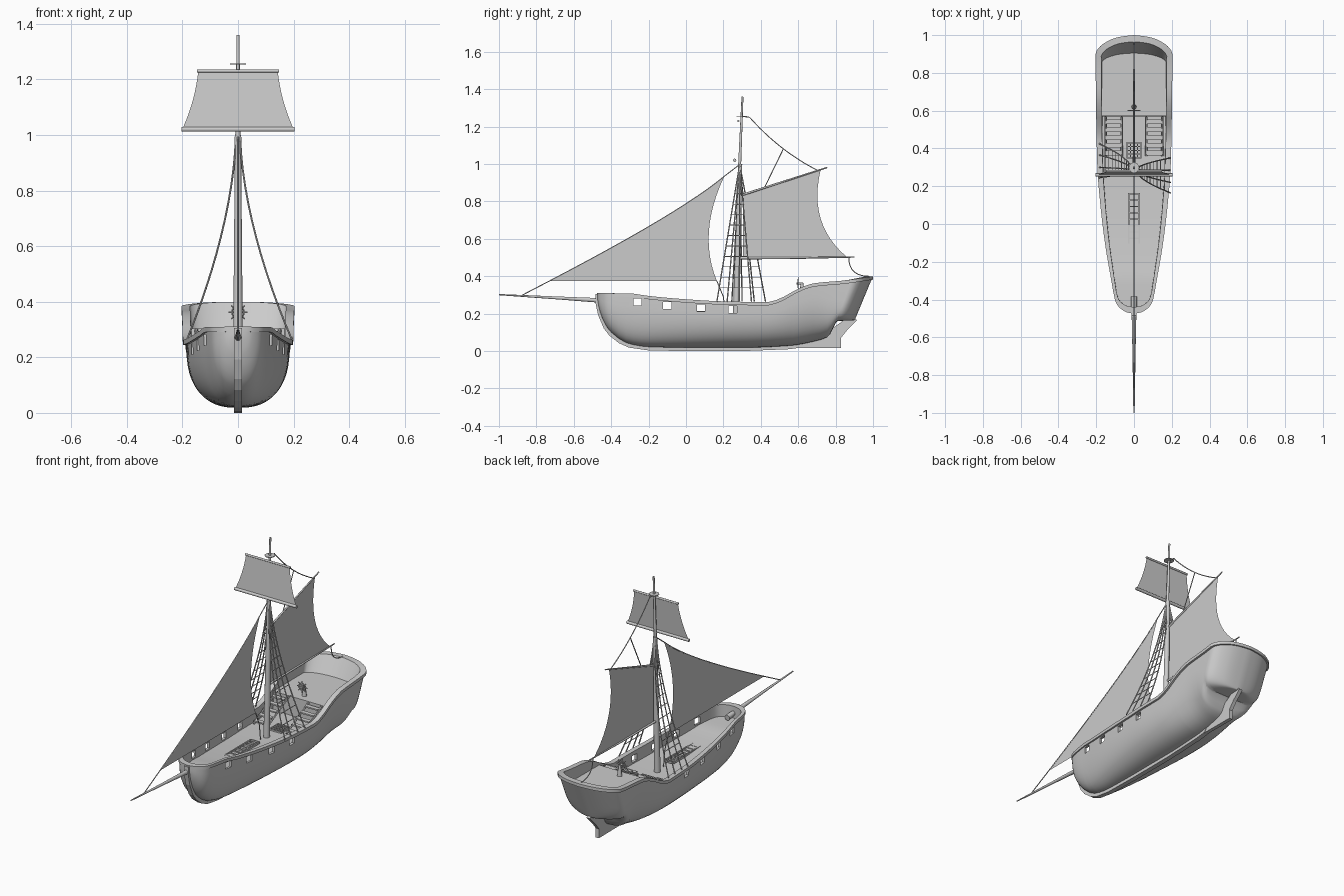
import bpy, bmesh
from math import sin, cos, pi
from mathutils import Matrix, Vector

if "Cube" in bpy.data.objects:
    bpy.data.objects.remove(bpy.data.objects["Cube"])


def lerp_table(table, y):
    """Smooth (limited Hermite) interpolation through (y, value) pairs."""
    if y <= table[0][0]:
        return table[0][1]
    if y >= table[-1][0]:
        return table[-1][1]
    d = [(b[1] - a[1]) / (b[0] - a[0]) for a, b in zip(table, table[1:])]
    m = [d[0]] + [0 if p * q <= 0 else 2 * p * q / (p + q) for p, q in zip(d, d[1:])] + [d[-1]]
    for i in range(len(d)):
        (y0, v0), (y1, v1) = table[i], table[i + 1]
        if y <= y1:
            h = y1 - y0
            t = (y - y0) / h
            return ((2*t**3 - 3*t*t + 1) * v0 + (t**3 - 2*t*t + t) * h * m[i]
                    + (3*t*t - 2*t**3) * v1 + (t**3 - t*t) * h * m[i + 1])


def finish(name, bm, smooth=None):
    me = bpy.data.meshes.new(name)
    bm.to_mesh(me)
    bm.free()
    ob = bpy.data.objects.new(name, me)
    bpy.context.collection.objects.link(ob)
    if smooth:
        activate(ob)
        bpy.ops.object.shade_smooth_by_angle(angle=smooth)
    return ob


def activate(ob):
    bpy.ops.object.select_all(action='DESELECT')
    ob.select_set(True)
    bpy.context.view_layer.objects.active = ob


def boxes(name, items):
    """One object made of (centre, size) boxes."""
    bm = bmesh.new()
    for c, s in items:
        bmesh.ops.create_cube(bm, size=1, matrix=Matrix.Translation(c) @ Matrix.Diagonal((*s, 1)))
    return finish(name, bm)


def tubes(name, paths, r, taper=None, sides=1, smooth_path=False):
    """Round bars or ropes along point paths; taper scales the radius to the end."""
    cu = bpy.data.curves.new(name, 'CURVE')
    cu.dimensions, cu.bevel_depth, cu.bevel_resolution, cu.use_fill_caps = '3D', r, sides, True
    for p in paths:
        sp = cu.splines.new('POLY')
        sp.points.add(len(p) - 1)
        for i, co in enumerate(p):
            sp.points[i].co = (*co, 1)
            sp.points[i].radius = 1 + ((taper or 1) - 1) * i / (len(p) - 1)
    ob = bpy.data.objects.new(name, cu)
    bpy.context.collection.objects.link(ob)
    activate(ob)
    bpy.ops.object.convert(target='MESH')
    bpy.ops.object.shade_smooth_by_angle(angle=0.9)
    return ob


def plate(name, pts, thick):
    """Flat side-view outline (y, z) with thickness across x."""
    bm = bmesh.new()
    f = bm.faces.new([bm.verts.new((-thick / 2, y, z)) for y, z in pts])
    if thick:
        r = bmesh.ops.extrude_face_region(bm, geom=[f])
        bmesh.ops.translate(bm, vec=(thick, 0, 0), verts=[v for v in r['geom'] if isinstance(v, bmesh.types.BMVert)])
        bmesh.ops.recalc_face_normals(bm, faces=bm.faces)
    return finish(name, bm)


def bend(a, c, b, n=12):
    """Quadratic arc from a to b pulled toward c."""
    a, b, c = Vector(a), Vector(b), Vector(c)
    return [tuple(a*(1-t)**2 + c*2*t*(1-t) + b*t*t) for t in (i / n for i in range(n + 1))]


# hull shape: rail half width, rail height, bottom height
WIDTH = [(-.475, 0), (-.47, .03), (-.46, .055), (-.43, .088), (-.4, .101), (-.3, .12), (-.1, .154),
         (.1, .178), (.3, .194), (.5, .199), (.8, .203), (.9, .204), (.94, .18), (.965, .145),
         (.985, .1), (.995, .05), (1, 0)]
RAIL = [(-.475, .31), (-.3, .308), (-.2, .295), (0, .277), (.2, .266), (.44, .262), (.5, .28),
        (.6, .333), (.68, .362), (.85, .378), (1, .4)]
BOTTOM = [(-.475, .28), (-.46, .21), (-.43, .14), (-.4, .1), (-.35, .06), (-.3, .037), (-.2, .022),
          (0, .018), (.3, .018), (.55, .028), (.7, .055), (.8, .09), (.9, .16), (1, .165)]


def clamp(v):
    return max(0, min(1, v))


def rail(y):
    return lerp_table(RAIL, y)


def deck(y):
    return .303 if y > .57 else rail(min(y, .44)) - .07


def section(y):
    w, zr, zk = lerp_table(WIDTH, y), rail(y), lerp_table(BOTTOM, y)
    slant = .09 * clamp((y - .75) / .15)
    e = .8 - .5 * clamp((y - .7) / .22)
    ztop, pts = zr - .018, []
    for i in range(13):
        a = pi / 2 * i / 12
        f = 1 - max(cos(a), 0) ** e if i < 12 else 1
        z = zk + (ztop - zk) * f
        pts.append((w * .94 * sin(a) ** e, y - slant * (1 - f) - .008 * clamp((y - .9) * 10), z))
    yi = y + .035 * clamp(1 - (y + .475) / .12) - .035 * clamp((y - .85) / .15)
    yd = yi - .06 * clamp((y - .8) / .2)
    wd = w * (.84 - .02 * clamp((y - .8) / .2))
    pts += [(w, y, ztop), (w, y, zr), (w * .85, yi, zr), (wd, yd, deck(y)), (0, yd, deck(y))]
    return pts + [(-x, b, z) for x, b, z in reversed(pts[1:-1])]


# hull with rail, bulwark and decks in one loft
ys = [-.475, -.473, -.47, -.465, -.46, -.445, -.43, -.415] + [-.4 + .04 * i for i in range(25)]
ys = [y for y in ys if y < .56] + [.569, .571] + [.6 + .04 * i for i in range(8)] + \
     [.9, .92, .94, .953, .965, .976, .985, .991, .995, .998, 1]
bm = bmesh.new()
rings = [[bm.verts.new(p) for p in section(y)] for y in ys]
for a, b in zip(rings, rings[1:]):
    for i in range(len(a)):
        j = (i + 1) % len(a)
        bm.faces.new((a[i], a[j], b[j], b[i]))
bmesh.ops.remove_doubles(bm, verts=bm.verts, dist=.00005)
bmesh.ops.recalc_face_normals(bm, faces=bm.faces)
hull = finish("hull", bm)

# gun ports cut through both bulwarks
cutter = boxes("port_cutter", [((0, y, rail(y) - .042), (.6, .044, .038)) for y in (-.26, -.1, .08, .25)])
cutter.hide_render = True
mod = hull.modifiers.new("ports", 'BOOLEAN')
mod.operation, mod.object, mod.solver = 'DIFFERENCE', cutter, 'EXACT'
activate(hull)
bpy.ops.object.modifier_apply(modifier="ports")
bpy.data.objects.remove(cutter)
activate(hull)
bpy.ops.object.shade_smooth_by_angle(angle=.6)

# keel with stem post, and rudder
ky = [-.475, -.46, -.43, -.4, -.35, -.3, -.2, 0, .3, .55, .62]
outer = [(y - .01 * clamp(-y * 3 - .3), lerp_table(BOTTOM, y) - .018) for y in ky]
inner = [(y + .02, lerp_table(BOTTOM, y) + .015) for y in reversed(ky)]
plate("keel", [(-.484, .305)] + outer + inner + [(-.455, .305)], .028)
plate("rudder", [(.56, .018), (.83, .016), (.828, .07), (.86, .11), (.915, .165), (.88, .19), (.78, .12), (.6, .05)], .022)

# spars
tubes("bowsprit", [[(0, -.385, .262), (0, -.48, .272), (0, -.7, .285), (0, -1, .302)]], .017, .2, 3)
tubes("lower_mast", [[(0, .268, .19), (0, .29, 1.0)]], .018, .6, 4)
tubes("topmast", [[(0, .284, .93), (0, .302, 1.36)]], .009, .6, 3)
tubes("mast_disc", [[(0, .298, 1.253), (0, .298, 1.257)]], .028, 1, 5)
tubes("lower_yard", [[(-.203, .26, 1.02), (.203, .26, 1.02)]], .009, 1, 3)
tubes("upper_yard", [[(-.147, .28, 1.23), (.147, .28, 1.23)]], .006, 1, 3)
tubes("gaff", [[(0, .3, .835), (0, .755, .982)]], .006, .6, 2)
tubes("boom", [[(0, .29, .497), (0, .6, .498), (0, .9, .503)]], .007, .5, 2)

# sails
plate("jib", [p for p in bend((-.73, .375), (-.02, .745), (.205, .935))]
      + bend((.205, .935), (.06, .63), (.165, .375))[1:], 0)
plate("spanker", [(.305, .497), (.305, .838), (.72, .97)]
      + bend((.72, .97), (.65, .68), (.86, .503))[1:], 0)
bm = bmesh.new()
side = bend((.2, 0, 1.022), (.155, 0, 1.12), (.143, 0, 1.228))
grid = [[bm.verts.new((x * s, .26 + (z - 1.02) * .095, z)) for s in (-1, 1)] for x, _, z in side]
for a, b in zip(grid, grid[1:]):
    bm.faces.new((a[0], a[1], b[1], b[0]))
finish("square_sail", bm)

# rigging ropes
tubes("stays", [
    [(0, -.88, .297)] + bend((0, -.73, .375), (0, -.02, .745), (0, .205, .935)) + [(0, .29, 1.0)],
    [(0, .165, .375), (0, .2, .29), (0, .21, .2)],
    [(0, .3, 1.255), (0, .34, 1.25)] + bend((0, .34, 1.25), (0, .5, 1.07), (0, .7, .968))[1:],
    [(0, .52, 1.08), (0, .42, .875)],
    bend((0, .87, .503), (0, .87, .4), (0, .98, .4))], .003)

# shrouds and ratlines; the two sides are staggered
for label, s, half, feet in (("right", 1, .185, (.165, .22, .285, .35)),
                             ("left", -1, .175, (.245, .3, .365, .425))):
    def rope(foot, u):
        return (s * (.008 + half * u ** 1.7), .287 + (foot - .287) * u, 1 - .735 * u)
    tubes(label + "_shrouds", [[rope(f, i / 12) for i in range(13)] for f in feet], .0035)
    tubes(label + "_ratlines", [[rope(f, .14 + .076 * k) for f in feet] for k in range(11)], .0022)


def grating(name, x, y0, y1, nx, ny, bar):
    """Raised frame with cross bars lying on the deck."""
    z, ym = deck((y0 + y1) / 2) + .004, (y0 + y1) / 2
    items = [((-x + 2 * x * i / nx, ym, z), (bar, y1 - y0, .012)) for i in range(nx + 1)]
    items += [((0, y0 + (y1 - y0) * i / ny, z), (2 * x + bar, bar, .01)) for i in range(ny + 1)]
    return boxes(name, items)


# deck fittings
grating("hatch_cover", .027, -.11, .16, 1, 8, .007)
grating("deck_grating", .038, .35, .43, 4, 4, .006)

# stairs up to the quarterdeck
for label, s in (("right", 1), ("left", -1)):
    n = 5
    items = [((s * .108, .375 + .042 * i, .21 + .02 * i), (.085, .026, .008)) for i in range(n)]
    boxes(label + "_stair_treads", items)
    tubes(label + "_stair_stringers", [[(s * x, .36, .195), (s * x, .567, .3)] for x in (.065, .15)], .006)

# steering wheel on its stand
wy, wz = .6, .362
ring = [(.022 * cos(a), wy, wz + .022 * sin(a)) for a in (2 * pi * i / 16 for i in range(17))]
spokes = [[(0, wy, wz), (.034 * cos(a), wy, wz + .034 * sin(a))] for a in (pi / 4 * i for i in range(8))]
tubes("wheel", [ring] + spokes, .0028)
tubes("wheel_stand", [[(0, .62, .3), (0, .62, .365)]], .014, .5, 2)
tubes("wheel_hub", [[(0, .592, wz), (0, .625, wz)]], .006, 1, 2)
